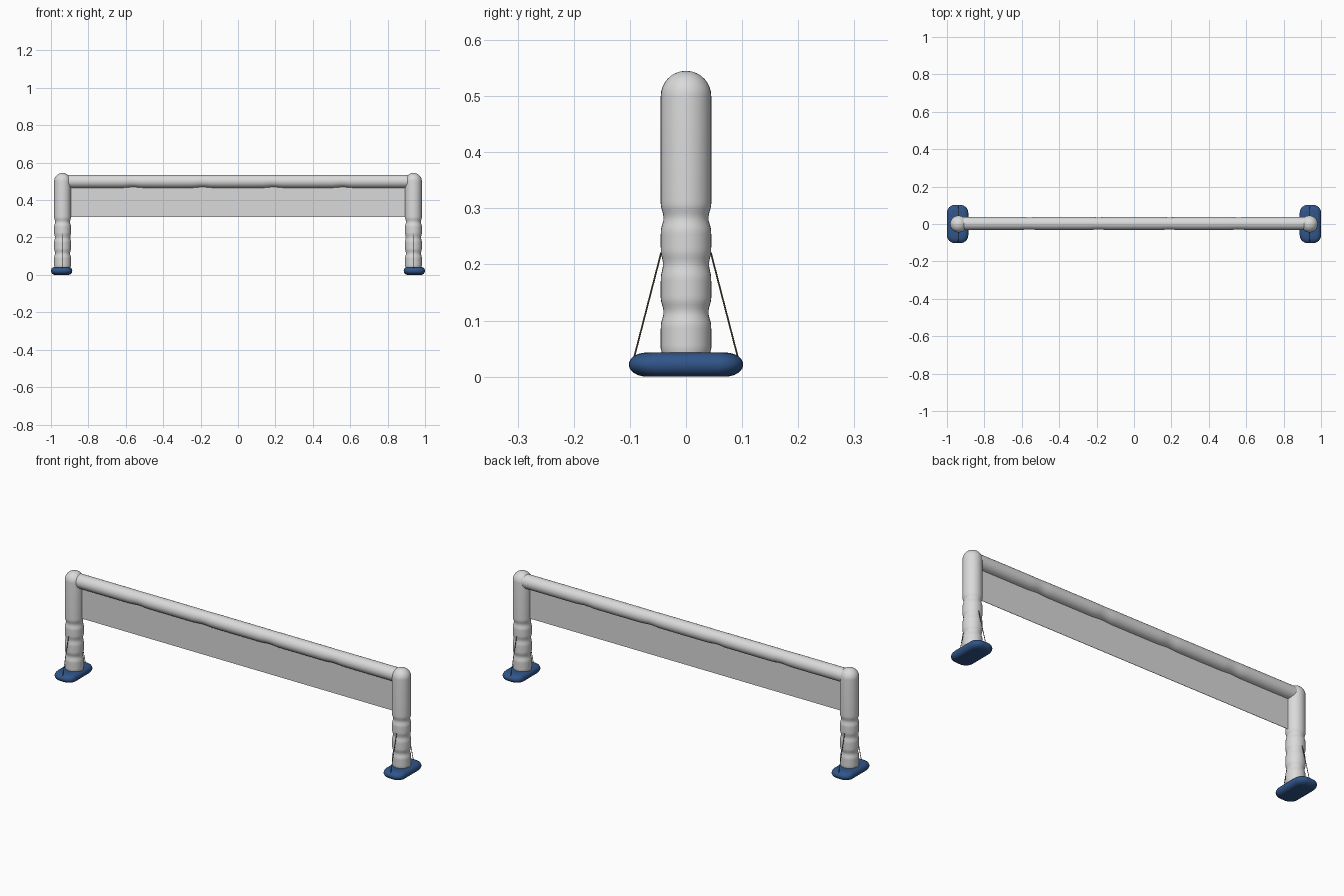
import bpy
import bmesh
from math import sin, cos, pi, radians
from mathutils import Vector

cube = bpy.data.objects.get("Cube")
if cube:
    bpy.data.objects.remove(cube, do_unlink=True)


def make_material(name, color):
    mat = bpy.data.materials.new(name)
    mat.use_nodes = True
    mat.diffuse_color = (*color, 1)
    mat.node_tree.nodes["Principled BSDF"].inputs["Base Color"].default_value = (*color, 1)
    return mat


WHITE = make_material("inflatable white", (0.70, 0.70, 0.70))
BLUE = make_material("foot blue", (0.03, 0.09, 0.25))
CORD = make_material("cord olive", (0.12, 0.10, 0.05))


def loft(name, rings, mat):
    """Skin a stack of equal-length rings and cap both ends."""
    bm = bmesh.new()
    loops = [[bm.verts.new(p) for p in ring] for ring in rings]
    n = len(loops[0])
    for low, high in zip(loops, loops[1:]):
        for i in range(n):
            j = (i + 1) % n
            bm.faces.new((low[i], low[j], high[j], high[i]))
    bm.faces.new(loops[0][::-1])
    bm.faces.new(loops[-1])
    bmesh.ops.recalc_face_normals(bm, faces=bm.faces)
    mesh = bpy.data.meshes.new(name)
    bm.to_mesh(mesh)
    bm.free()
    mesh.materials.append(mat)
    obj = bpy.data.objects.new(name, mesh)
    bpy.context.collection.objects.link(obj)
    bpy.ops.object.select_all(action='DESELECT')
    obj.select_set(True)
    bpy.context.view_layer.objects.active = obj
    bpy.ops.object.shade_smooth_by_angle(angle=radians(50))
    return obj


def circle(n):
    return [(cos(2 * pi * i / n), sin(2 * pi * i / n)) for i in range(n)]


def pinch(t, seams, width):
    """Depth of the seam creases at position t."""
    return sum(d * (0.5 + 0.5 * cos(pi * (t - s) / width))
               for s, d in seams if abs(t - s) < width)


# Inflated leg: straight tube with creases and a domed top
LEG_R, LEG_X, DOME_Z = 0.045, 0.938, 0.50


def leg(name, x):
    seams = [(0.283, 0.005), (0.2, 0.004), (0.115, 0.005)]
    profile = [(0.040, 0.030), (0.043, 0.042)]
    z = 0.05
    while z < 0.32:
        profile.append((LEG_R - pinch(z, seams, 0.025), z))
        z += 0.006
    for i in range(9):
        a = radians(i * 10.8)
        profile.append((LEG_R * cos(a), DOME_Z + LEG_R * sin(a)))
    profile.append((0.001, DOME_Z + LEG_R))
    loft(name, [[(x + r * c, r * s, z) for c, s in circle(32)] for r, z in profile], WHITE)


# Foot: rounded slab with soft rims
def foot(name, x):
    hx, hy, corner, half = 0.057, 0.102, 0.042, 0.0215
    outline = []
    for q, (sx, sy) in enumerate([(1, 1), (-1, 1), (-1, -1), (1, -1)]):
        for i in range(7):
            a = (q + i / 6) * pi / 2
            outline.append((sx * (hx - corner) + corner * cos(a),
                            sy * (hy - corner) + corner * sin(a)))
    rings = []
    for i in range(13):
        a = radians(-90 + 15 * i)
        kx = 1 - 0.022 * (1 - cos(a)) / hx
        ky = 1 - 0.032 * (1 - cos(a)) / hy
        rings.append([(x + px * kx, py * ky, half + half * sin(a)) for px, py in outline])
    loft(name, rings, BLUE)


# Thin tie cord between two points
def cord(name, start, end):
    start, end = Vector(start), Vector(end)
    turn = (end - start).to_track_quat('Z', 'Y')
    rings = [[p + turn @ Vector((c, s, 0)) * 0.0015 for c, s in circle(8)] for p in (start, end)]
    loft(name, rings, CORD)


for side, sign in (("left", 1), ("right", -1)):
    leg(side + "_leg", sign * LEG_X)
    foot(side + "_foot", sign * 0.943)
    for place, d in (("front", -1), ("back", 1)):
        cord(f"{side}_{place}_cord", (sign * 0.94, d * 0.092, 0.036), (sign * 0.94, d * 0.044, 0.222))

# Inflated crossbeam, creased mostly along its underside
BEAM_R, BEAM_Y, BEAM_Z, BEAM_END = 0.035, 0.003, 0.50, 0.92
beam_seams = [(s, 0.004) for s in (-0.56, -0.19, 0.19, 0.56)]
rings = []
for i in range(139):
    x = -BEAM_END + 2 * BEAM_END * i / 138
    crease = pinch(x, beam_seams, 0.06)
    ring = []
    for c, s in circle(32):
        r = BEAM_R - crease * (0.55 - 0.45 * s)
        ring.append((x, BEAM_Y + r * c, BEAM_Z + r * s))
    rings.append(ring)
loft("crossbeam", rings, WHITE)

# Banner sheet hanging under the crossbeam
BANNER_X, BANNER_T = 0.9, 0.001
loft("banner", [[(x, -BANNER_T, 0.31), (x, BANNER_T, 0.31), (x, BANNER_T, 0.48), (x, -BANNER_T, 0.48)]
                for x in (-BANNER_X, BANNER_X)], WHITE)
